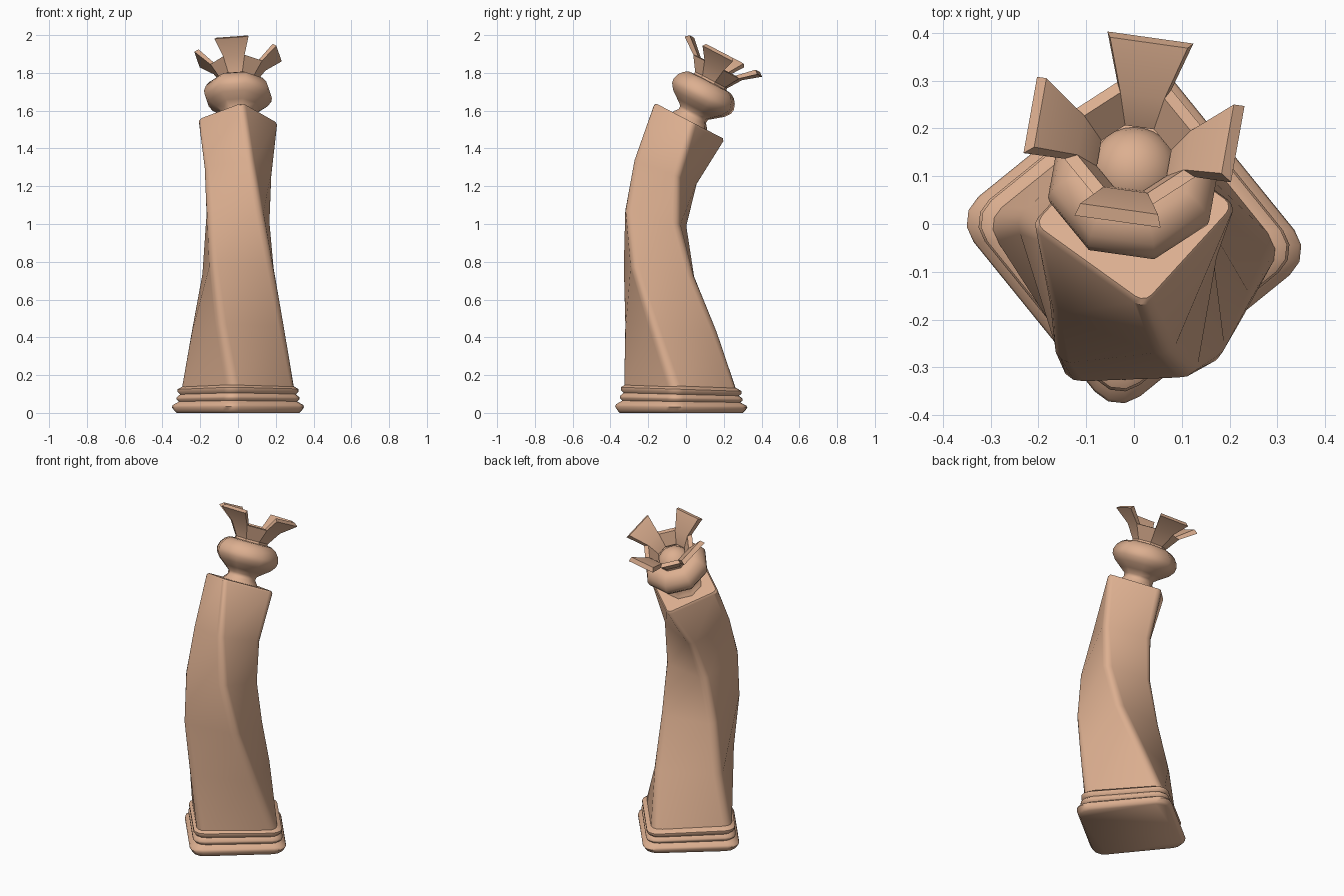
import bpy, bmesh
from math import sin, cos, pi, radians
from mathutils import Matrix, Vector

if "Cube" in bpy.data.objects:
    bpy.data.objects.remove(bpy.data.objects["Cube"])

clay = bpy.data.materials.new("clay")
clay.diffuse_color = (0.72, 0.43, 0.28, 1)
clay.use_nodes = True
clay.node_tree.nodes["Principled BSDF"].inputs["Base Color"].default_value = clay.diffuse_color

TOP = Vector((0, 0.02, 1.545))      # centre of the slanted body top
TILT = radians(27.5)
HEAD = Matrix.Translation(TOP) @ Matrix.Rotation(-TILT, 4, 'X')


def finish(bm, name, angle, matrix=None):
    if matrix:
        bm.transform(matrix)
    bmesh.ops.recalc_face_normals(bm, faces=bm.faces)
    mesh = bpy.data.meshes.new(name)
    bm.to_mesh(mesh)
    bm.free()
    ob = bpy.data.objects.new(name, mesh)
    bpy.context.collection.objects.link(ob)
    mesh.materials.append(clay)
    bpy.ops.object.select_all(action='DESELECT')
    ob.select_set(True)
    bpy.context.view_layer.objects.active = ob
    bpy.ops.object.shade_smooth_by_angle(angle=radians(angle))
    return ob


def loft(bm, rings, cap=True):
    loops = [[bm.verts.new(p) for p in ring] for ring in rings]
    n = len(loops[0])
    for a, b in zip(loops, loops[1:]):
        for i in range(n):
            j = (i + 1) % n
            bm.faces.new((a[i], a[j], b[j], b[i]))
    if cap:
        bm.faces.new(loops[0][::-1])
        bm.faces.new(loops[-1])
    return loops


def square_ring(y, z, half, fillet, corner_deg, tilt_deg, steps=3):
    """Rounded square whose first corner points along corner_deg, tilted to +y."""
    m = Matrix.Translation((0, y, z)) @ Matrix.Rotation(-radians(tilt_deg), 4, 'X')
    pts = []
    for k in range(4):
        a = radians(corner_deg) + k * pi / 2
        d = (half - fillet) * 2 ** 0.5
        for s in range(steps + 1):
            b = a - pi / 4 + s / steps * pi / 2
            pts.append(m @ Vector((d * cos(a) + fillet * cos(b),
                                   d * sin(a) + fillet * sin(b), 0)))
    return pts


def oct_ring(t, r):
    return [(r * cos(radians(13.5 + 45 * k)), r * sin(radians(13.5 + 45 * k)), t)
            for k in range(8)]


# Ridged square foot
bm = bmesh.new()
foot = [(0, .25), (.01, .258), (.03, .269), (.042, .265), (.06, .240), (.072, .250),
        (.082, .250), (.098, .235), (.112, .246), (.125, .246), (.142, .224)]
loft(bm, [square_ring(-.025, z, h, h * .25, -6, z * 15) for z, h in foot])
finish(bm, "foot", 50)

# Twisted, bending body: y, z, half width, fillet, corner angle, tilt
bm = bmesh.new()
body = [(-.03, .13, .226, .05, -6, 2), (-.08, .45, .195, .045, -21.6, 4.5),
        (-.143, .75, .172, .042, -37, 9), (-.16, 1.03, .152, .038, -53, 14),
        (-.108, 1.275, .142, .034, -68.5, 21), (.014, 1.534, .156, .03, -84, 27.5),
        (.02, 1.545, .148, .024, -84, 27.5)]
loft(bm, [square_ring(*row) for row in body])
finish(bm, "body", 40)

# Eight-sided neck and bulb
bm = bmesh.new()
bulb = [(-.01, .11), (.01, .10), (.03, .083), (.05, .085), (.075, .118), (.105, .158),
        (.135, .181), (.16, .185), (.19, .175), (.215, .155), (.23, .13), (.235, .08)]
loft(bm, [oct_ring(t, r) for t, r in bulb])
finish(bm, "neck_and_bulb", 60, HEAD)

# Crown bowl with four flared prongs on alternate sides
bm = bmesh.new()
outer = loft(bm, [oct_ring(.225, .10), oct_ring(.245, .098), oct_ring(.32, .15)], False)[-1]
inner = loft(bm, [oct_ring(.255, .08), oct_ring(.325, .122)], False)[-1]
tip_out, tip_in = oct_ring(.385, .238), oct_ring(.402, .215)
for k in range(8):
    j = (k + 1) % 8
    base = [outer[k], outer[j], inner[j], inner[k]]
    if k % 2 == 0:
        bm.faces.new(base)
    else:
        tip = [bm.verts.new(p) for p in (tip_out[k], tip_out[j], tip_in[j], tip_in[k])]
        for i in range(4):
            n = (i + 1) % 4
            bm.faces.new((base[i], base[n], tip[n], tip[i]))
        bm.faces.new(tip)
finish(bm, "crown", 30, HEAD)

# Dome inside the crown
bm = bmesh.new()
bmesh.ops.create_uvsphere(bm, u_segments=24, v_segments=12, radius=.095,
                          matrix=Matrix.Translation((0, 0, .19)))
finish(bm, "crown_dome", 60, HEAD)
